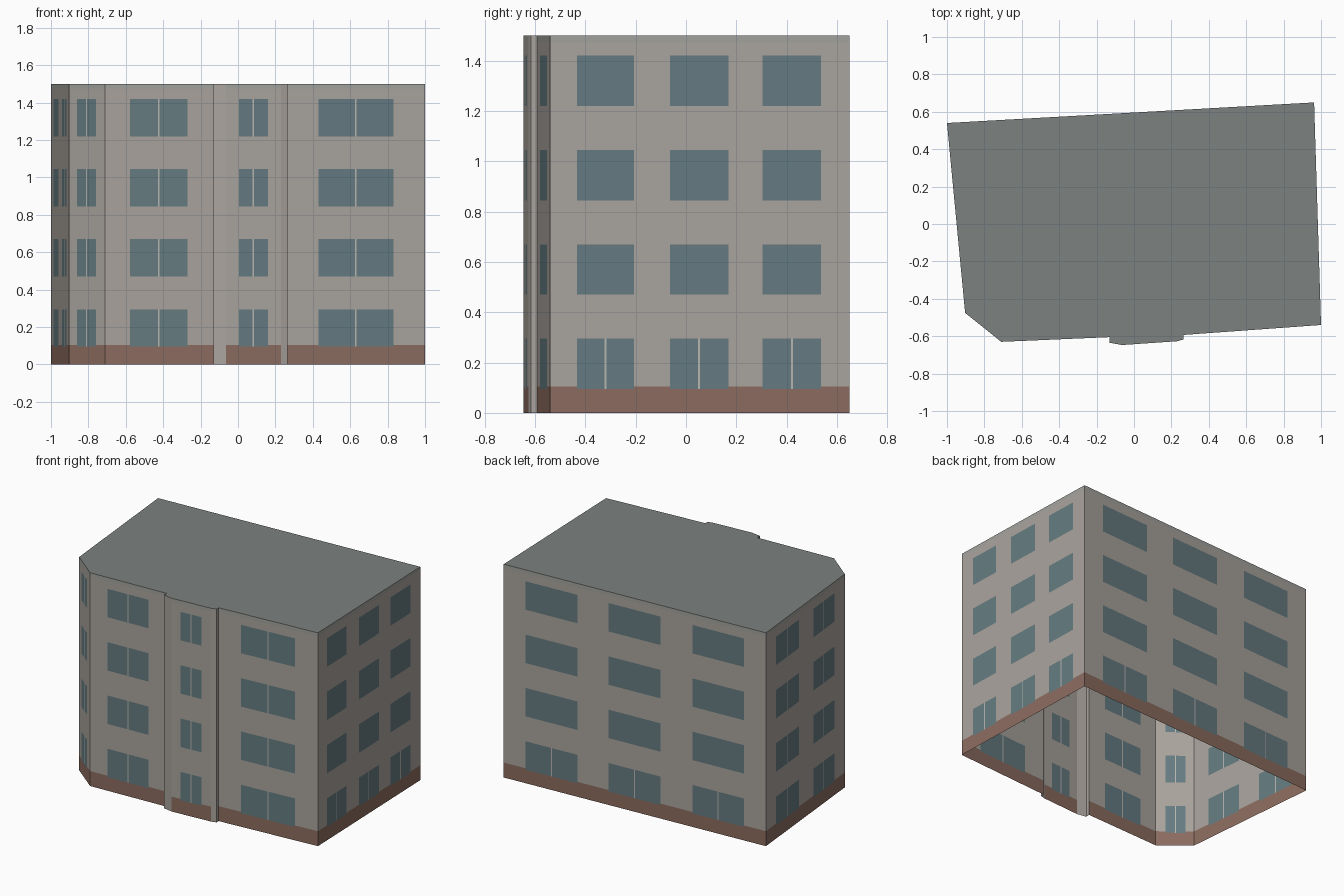
import bpy, bmesh
from mathutils import Vector

if "Cube" in bpy.data.objects:
    bpy.data.objects.remove(bpy.data.objects["Cube"])

H, BRICK_TOP, BAND = 1.5, 0.105, 1.475
ROWS = [(0.095, 0.295), (0.47, 0.67), (0.845, 1.045), (1.22, 1.42)]
COLORS = {"wall": (0.40, 0.37, 0.34), "brick": (0.26, 0.15, 0.115),
          "glass": (0.13, 0.20, 0.22), "trim": (0.36, 0.36, 0.34),
          "roof": (0.20, 0.22, 0.21), "frame": (0.48, 0.47, 0.44)}
NAMES = list(COLORS)
MATS = []
for name, c in COLORS.items():
    m = bpy.data.materials.new(name)
    m.diffuse_color = (*c, 1)
    m.use_nodes = True
    m.node_tree.nodes["Principled BSDF"].inputs["Base Color"].default_value = m.diffuse_color
    MATS.append(m)

# Footprint walls, counter-clockwise: start corner, window spans along the
# wall (fractions), storeys with a mullion, plain pilaster flag
ALL, GROUND = (0, 1, 2, 3), (0,)
WALLS = [
    ((-1.0, 0.54), [(0.13, 0.42), (0.60, 0.87)], ALL, False),       # left side
    ((-0.903, -0.475), [(0.22, 0.74)], ALL, False),                 # chamfer
    ((-0.71, -0.63), [(0.23, 0.76)], ALL, False),                   # front left
    ((-0.13, -0.605), [], (), True),                                # bay return
    ((-0.13, -0.635), [], (), True),                                # bay pilaster
    ((-0.063, -0.647), [(0.23, 0.76)], ALL, False),                 # bay front
    ((0.23, -0.627), [], (), True),                                 # bay pilaster
    ((0.265, -0.617), [], (), True),                                # bay return
    ((0.265, -0.593), [(0.225, 0.77)], ALL, False),                 # front right
    ((1.0, -0.54), [(0.09, 0.28), (0.40, 0.595), (0.71, 0.905)], GROUND, False),
    ((0.963, 0.65), [(0.084, 0.281), (0.40, 0.597), (0.719, 0.916)], GROUND, False),
]


def make_object(name, bm):
    me = bpy.data.meshes.new(name)
    bm.to_mesh(me)
    bm.free()
    for m in MATS:
        me.materials.append(m)
    ob = bpy.data.objects.new(name, me)
    bpy.context.collection.objects.link(ob)


def surface(t, z, wins, split, plain, half):
    """Which material a wall cell has."""
    if plain:
        return "wall"
    for i, (z0, z1) in enumerate(ROWS):
        for a, b in wins:
            if z0 < z < z1 and a < t < b:
                return "frame" if i in split and abs(t - (a + b) / 2) < half else "glass"
    return "brick" if z < BRICK_TOP else "trim" if z > BAND else "wall"


# Walls: each one a grid of flush cells
bm = bmesh.new()
zs = sorted({0, BRICK_TOP, BAND, H} | {z for r in ROWS for z in r})
for k, (start, wins, split, plain) in enumerate(WALLS):
    p, q = Vector(start), Vector(WALLS[(k + 1) % len(WALLS)][0])
    half = 0.004 / (q - p).length
    ts = {0, 1}
    for a, b in wins:
        ts |= {a, b, (a + b) / 2 - half, (a + b) / 2 + half}
    ts = sorted(ts)
    rows = [0, H] if plain else zs
    grid = [[bm.verts.new((*p.lerp(q, t), z)) for t in ts] for z in rows]
    for j in range(len(rows) - 1):
        for i in range(len(ts) - 1):
            f = bm.faces.new((grid[j][i], grid[j][i + 1], grid[j + 1][i + 1], grid[j + 1][i]))
            kind = surface((ts[i] + ts[i + 1]) / 2, (rows[j] + rows[j + 1]) / 2,
                           wins, split, plain, half)
            f.material_index = NAMES.index(kind)
bmesh.ops.remove_doubles(bm, verts=bm.verts, dist=1e-5)
make_object("walls", bm)

# Flat roof (underside of the building stays open)
bm = bmesh.new()
f = bm.faces.new([bm.verts.new((*w[0], H)) for w in WALLS])
f.material_index = NAMES.index("roof")
make_object("roof", bm)
